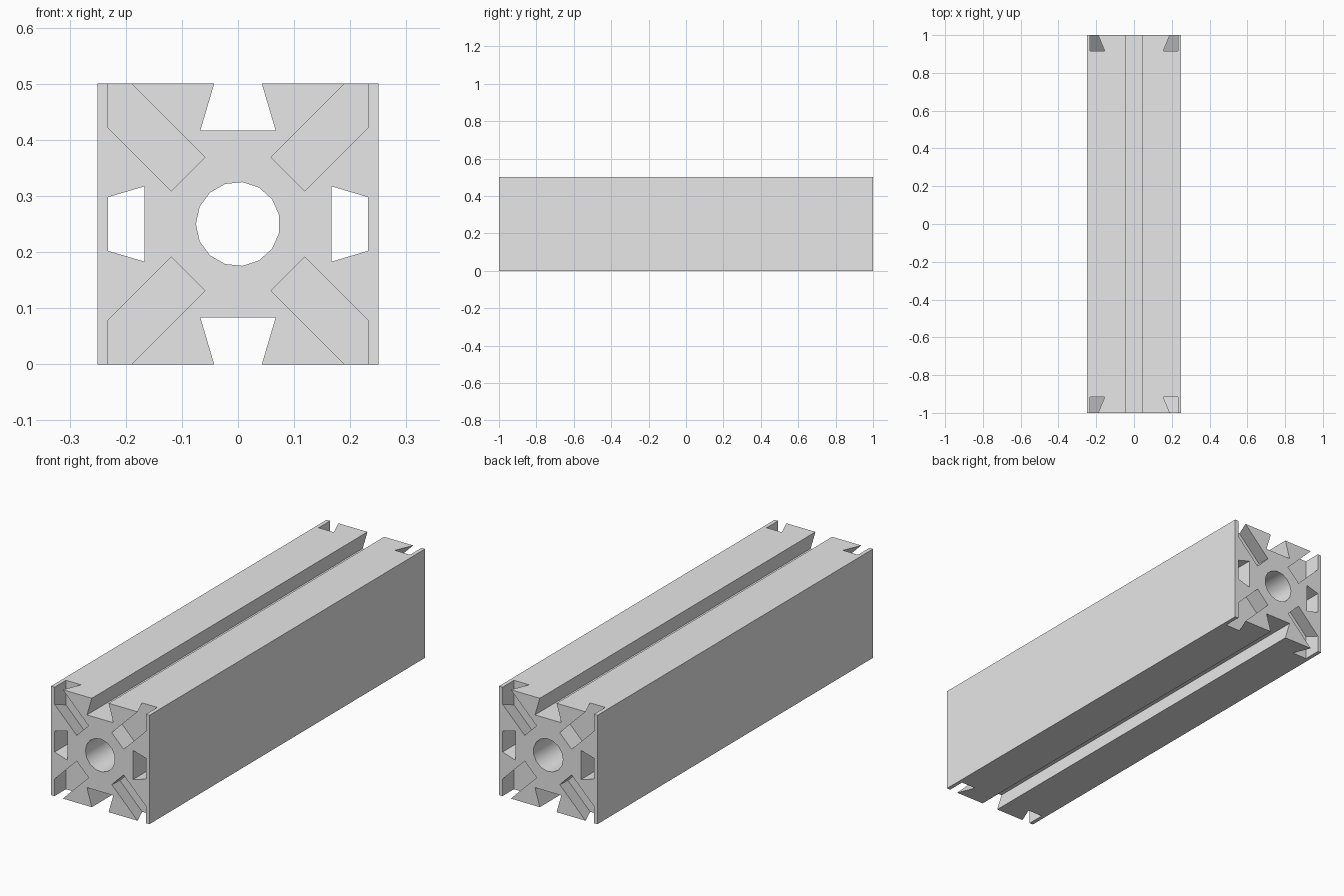
import bpy, bmesh, math
from mathutils import Vector, Matrix

SIDE, HALF_LEN, SKIN = 0.25, 1.0, 0.232
OPENING, FLOOR, DEPTH = 0.0425, 0.067, 0.083
CENTRE = Vector((0, 0, SIDE))

old = bpy.data.objects.get("Cube")
if old:
    bpy.data.objects.remove(old, do_unlink=True)

grey = bpy.data.materials.new("plain grey")
grey.use_nodes = True
colour = (0.8, 0.8, 0.8, 1)
grey.diffuse_color = colour
grey.node_tree.nodes["Principled BSDF"].inputs["Base Color"].default_value = colour


def make_object(name, bm):
    bmesh.ops.recalc_face_normals(bm, faces=bm.faces)
    mesh = bpy.data.meshes.new(name)
    bm.to_mesh(mesh)
    bm.free()
    mesh.materials.append(grey)
    obj = bpy.data.objects.new(name, mesh)
    bpy.context.collection.objects.link(obj)
    return obj


def dovetail(bm, mouth, out, along, start, end):
    """Add a solid that cuts a dovetail slot, opening towards 'out'."""
    across = out.cross(along)
    over = 0.02
    top = OPENING - over * (FLOOR - OPENING) / DEPTH
    section = [(-FLOOR, -DEPTH), (FLOOR, -DEPTH), (top, over), (-top, over)]
    rings = [[bm.verts.new(mouth + across * u + out * w + along * t)
              for u, w in section] for t in (start, end)]
    for ring in rings:
        bm.faces.new(ring)
    a, b = rings
    for i in range(4):
        j = (i + 1) % 4
        bm.faces.new((a[i], a[j], b[j], b[i]))


# Square bar
bm = bmesh.new()
size = Matrix.Diagonal((2 * SIDE, 2 * HALF_LEN, 2 * SIDE, 1))
bmesh.ops.create_cube(bm, size=1, matrix=Matrix.Translation(CENTRE) @ size)
bar = make_object("slotted_bar", bm)

# Four lengthwise slots
cut = bmesh.new()
lengthwise = Vector((0, 1, 0))
for out in (Vector((1, 0, 0)), Vector((-1, 0, 0)), Vector((0, 0, 1)), Vector((0, 0, -1))):
    dovetail(cut, CENTRE + out * SIDE, out, lengthwise, -1.1, 1.1)

# Diagonal slots running to the corners of both ends
for end in (-1, 1):
    out = Vector((0, end, 0))
    for sx in (-1, 1):
        for sz in (-1, 1):
            diagonal = Vector((sx, 0, sz)).normalized()
            dovetail(cut, CENTRE + out * HALF_LEN, out, diagonal, 0.126, 0.6)

# Stop every slot short of the thin side skins
for sx in (-1, 1):
    bmesh.ops.bisect_plane(cut, geom=cut.verts[:] + cut.edges[:] + cut.faces[:],
                           plane_co=(sx * SKIN, 0, 0), plane_no=(sx, 0, 0),
                           clear_outer=True)
    rim = [e for e in cut.edges if e.is_boundary]
    bmesh.ops.holes_fill(cut, edges=rim, sides=0)

# Central bore
bmesh.ops.create_cone(cut, cap_ends=True, segments=15, radius1=0.075, radius2=0.075,
                      depth=2.2, matrix=Matrix.Translation(CENTRE)
                      @ Matrix.Rotation(math.pi / 2, 4, "X")
                      @ Matrix.Rotation(math.pi / 2, 4, "Z"))
cutter = make_object("slot_cutter", cut)
cutter.hide_render = True

# Cut the bar, then drop the cutter
mod = bar.modifiers.new("slots", "BOOLEAN")
mod.operation = "DIFFERENCE"
mod.solver = "EXACT"
mod.object = cutter
bpy.ops.object.select_all(action="DESELECT")
bar.select_set(True)
bpy.context.view_layer.objects.active = bar
bpy.ops.object.modifier_apply(modifier=mod.name)
bpy.data.objects.remove(cutter, do_unlink=True)
bpy.ops.object.shade_smooth_by_angle(angle=math.radians(30))
